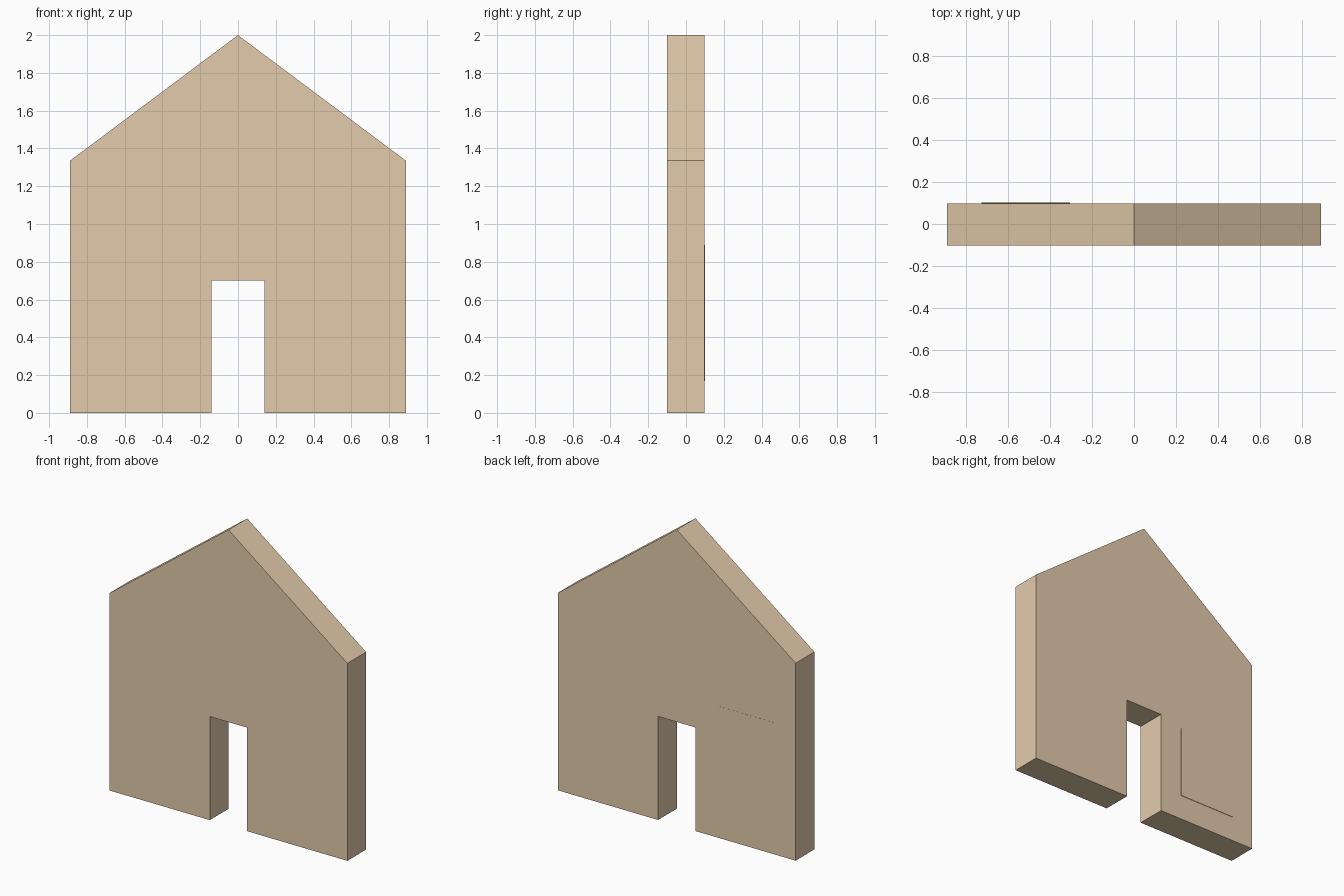
import bpy
import bmesh
from mathutils import Vector

if "Cube" in bpy.data.objects:
    bpy.data.objects.remove(bpy.data.objects["Cube"])

mat = bpy.data.materials.new("pale_wood")
mat.diffuse_color = (0.77, 0.60, 0.41, 1)
mat.use_nodes = True
mat.node_tree.nodes["Principled BSDF"].inputs["Base Color"].default_value = mat.diffuse_color


def prism(name, outline, sweep):
    """Extrude a closed planar outline into a solid."""
    bm = bmesh.new()
    face = bm.faces.new([bm.verts.new(p) for p in outline])
    ext = bmesh.ops.extrude_face_region(bm, geom=[face], use_keep_orig=True)
    moved = [v for v in ext["geom"] if isinstance(v, bmesh.types.BMVert)]
    bmesh.ops.translate(bm, verts=moved, vec=Vector(sweep))
    bmesh.ops.recalc_face_normals(bm, faces=bm.faces)
    mesh = bpy.data.meshes.new(name)
    bm.to_mesh(mesh)
    bm.free()
    mesh.materials.append(mat)
    obj = bpy.data.objects.new(name, mesh)
    bpy.context.collection.objects.link(obj)
    return obj


# Gabled wall with a doorway: right half of the outline, mirrored to the left
half = [(0.14, 0.70), (0.14, 0), (0.889, 0), (0.889, 1.335)]
profile = half + [(0, 2.0)] + [(-x, z) for x, z in reversed(half)]
front, back = -0.1015, 0.0985
prism("gable_wall", [(x, front, z) for x, z in profile], (0, back - front, 0))

# Thin panel on the back, standing out slightly more at its foot
side = [(back - 0.004, 0.17), (back + 0.003, 0.17),
        (back + 0.0008, 0.89), (back - 0.004, 0.89)]
prism("back_panel", [(-0.725, y, z) for y, z in side], (0.42, 0, 0))
